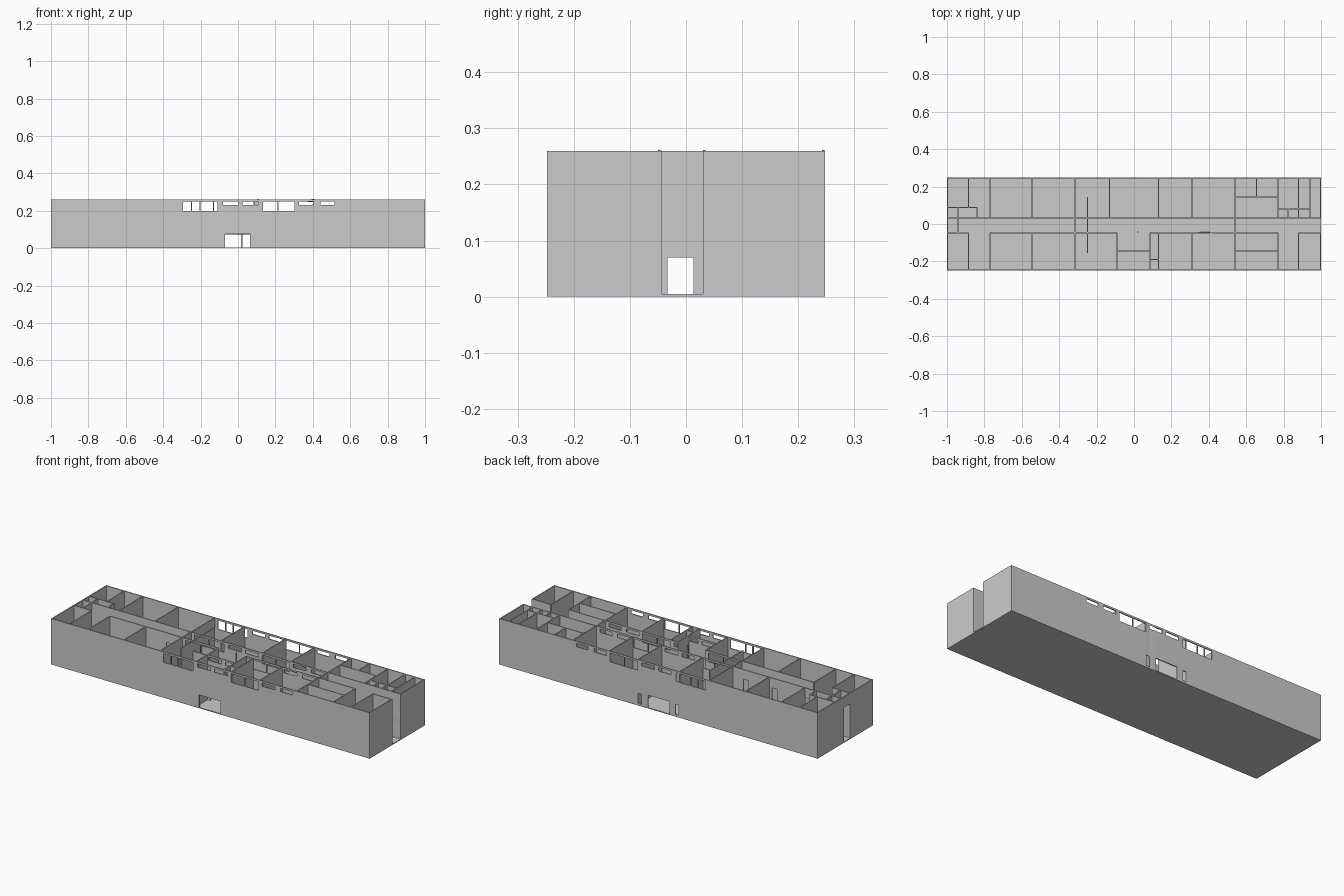
import bpy, bmesh

if "Cube" in bpy.data.objects:
    bpy.data.objects.remove(bpy.data.objects["Cube"])

H, BASE, T = 0.26, 0.005, 0.006


def wall(name, axis, pos, a, b, holes=(), z0=BASE):
    """Upright wall along an axis; holes are (start, end, bottom, top)."""
    holes = [h for h in holes if h[1] > a and h[0] < b]
    us = sorted({a, b} | {min(max(v, a), b) for h in holes for v in h[:2]})
    zs = sorted({z0, H} | {v for h in holes for v in h[2:]})
    bm = bmesh.new()
    verts = {}

    def vert(u, z):
        if (u, z) not in verts:
            co = (u, pos, z) if axis == 'x' else (pos, u, z)
            verts[(u, z)] = bm.verts.new(co)
        return verts[(u, z)]

    for u0, u1 in zip(us, us[1:]):
        for v0, v1 in zip(zs, zs[1:]):
            cu, cv = (u0 + u1) / 2, (v0 + v1) / 2
            if any(h[0] < cu < h[1] and h[2] < cv < h[3] for h in holes):
                continue
            bm.faces.new([vert(u0, v0), vert(u1, v0), vert(u1, v1), vert(u0, v1)])
    mesh = bpy.data.meshes.new(name)
    bm.to_mesh(mesh)
    bm.free()
    ob = bpy.data.objects.new(name, mesh)
    bpy.context.collection.objects.link(ob)
    mod = ob.modifiers.new("thickness", 'SOLIDIFY')
    mod.thickness, mod.offset = T, 0


def door(c, low=BASE, width=0.03):
    return (c - width / 2, c + width / 2, low, low + 0.07)


# floor slab
bpy.ops.mesh.primitive_cube_add(size=1, location=(0, 0, BASE / 2))
floor = bpy.context.object
floor.name = "floor"
floor.scale = (2, 0.496, BASE)

# window bands shared by facades and corridor walls
tall = [(-0.295, -0.252), (-0.246, -0.205), (-0.2, -0.11), (0.13, 0.212), (0.217, 0.303)]
low = [(-0.08, 0.0), (0.025, 0.107), (0.325, 0.405), (0.44, 0.515)]
windows = [(a, b, 0.2, 0.25) for a, b in tall] + [(a, b, 0.23, 0.25) for a, b in low]
entrance = [(-0.07, 0.065, BASE, 0.075)]
side_doors = [(s - 0.01, s + 0.01, 0.012, 0.07) for s in (-0.117, 0.117)]

# outer facades
Y = 0.245
wall("front_facade", 'x', -Y, -1, 1, windows + entrance)
wall("back_facade", 'x', Y, -1, 1, windows + entrance + side_doors)
wall("left_end_wall", 'y', -0.997, -Y, Y, [(-0.05, 0.014, BASE, 0.2)])
wall("right_end_front", 'y', 0.997, -Y, -0.05)
wall("right_end_back", 'y', 0.997, 0.03, Y)

# corridor walls with doors on both levels
rooms = [-0.786, -0.58, -0.4, 0.22, 0.42, 0.6, 0.84]
doors = [door(c, z) for c in rooms for z in (BASE, 0.135) if not (z > 0.1 and -0.31 < c < 0.53)]
holes = windows + entrance + doors
wall("corridor_back", 'x', 0.033, -1, 1, holes)
for i, (a, b) in enumerate([(-1, -0.885), (-0.77, -0.09), (0.085, 0.77), (0.88, 1)]):
    wall(f"corridor_front_{i}", 'x', -0.047, a, b, holes)

# full cross walls with corridor doors
passage = [(-0.033, 0.013, BASE, 0.07)]
for x in (-0.317, 0.54):
    wall("cross_wall", 'y', x, -Y, Y, passage)

# hall screen
wall("hall_screen", 'y', -0.249, -0.155, 0.145, passage)

# back room partitions
for x in (-0.77, -0.545, -0.13, 0.13, 0.31, 0.77, 0.88, 0.94):
    wall("back_partition", 'y', x, 0.033, Y)
wall("back_partition_left", 'y', -0.885, 0.088, Y)
wall("back_partition_store", 'y', 0.655, 0.143, Y)
wall("back_partition_small", 'y', 0.825, 0.033, 0.08)
wall("back_lobby_wall", 'y', -0.84, 0.033, 0.088)
wall("left_lobby_wall", 'y', -0.94, -0.047, 0.088, passage)
wall("left_lobby_back", 'x', 0.088, -1, -0.84, [door(-0.91)])
wall("store_wall", 'x', 0.143, 0.54, 0.77, [door(0.6), door(0.71)])
wall("washroom_wall", 'x', 0.08, 0.77, 0.94, [door(0.8), door(0.91)])

# front room partitions
for x in (-0.885, -0.77, -0.545, -0.09, 0.085, 0.13, 0.31, 0.77, 0.88):
    wall("front_partition", 'y', x, -Y, -0.047)
wall("entrance_screen", 'x', -0.145, -0.09, 0.085, windows + entrance)
wall("entrance_closet", 'x', -0.19, 0.085, 0.13)
wall("front_store_wall", 'x', -0.145, 0.54, 0.77, [door(0.6), door(0.71)])

# entrance post
bpy.ops.mesh.primitive_cube_add(size=1, location=(0.02, -0.043, H / 2))
post = bpy.context.object
post.name = "entrance_post"
post.scale = (0.006, 0.006, H)
